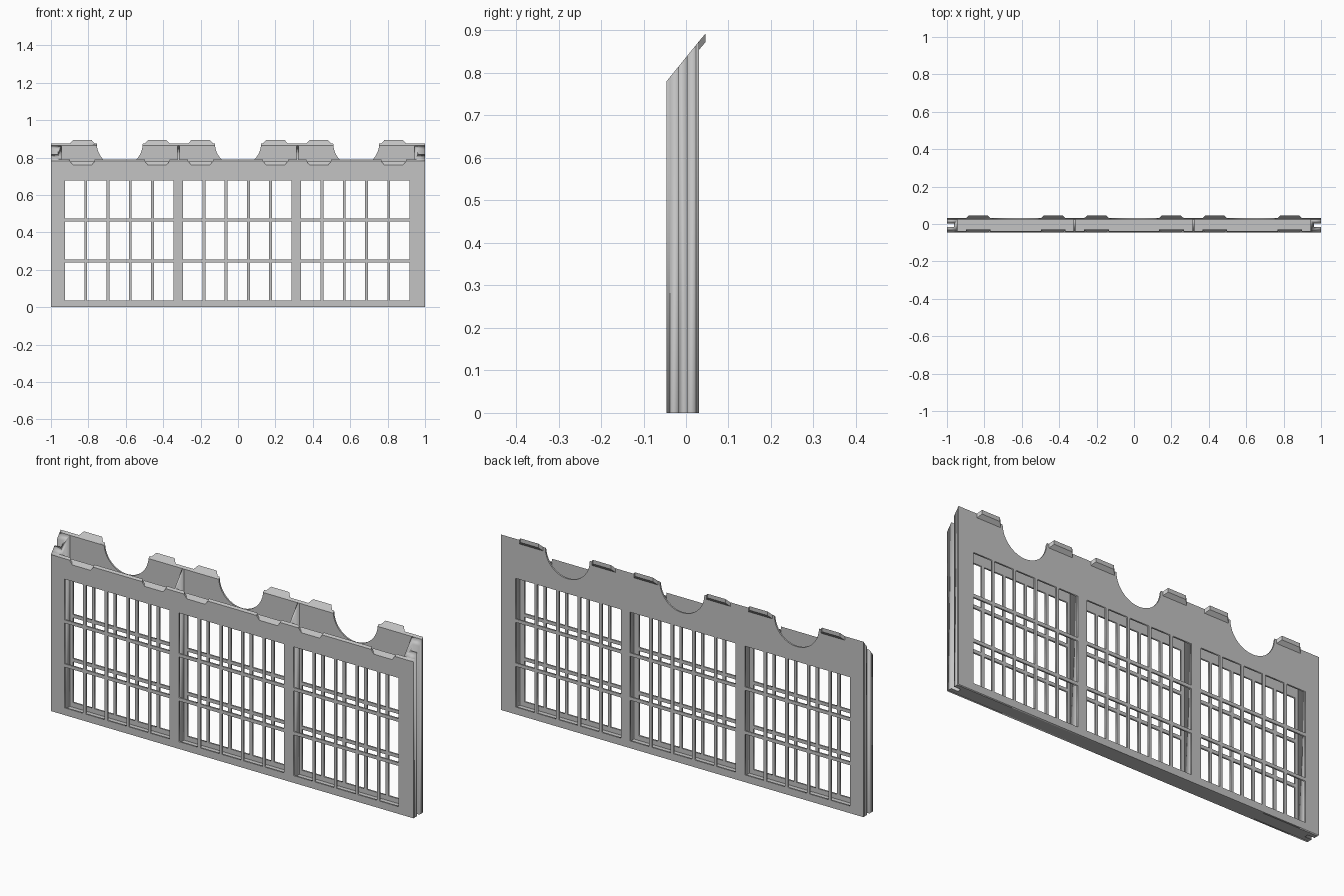
import bpy, bmesh, math
from mathutils import Matrix, Vector

if "Cube" in bpy.data.objects:
    bpy.data.objects.remove(bpy.data.objects["Cube"])

grey = bpy.data.materials.new("light grey plastic")
grey.diffuse_color = (0.55, 0.55, 0.55, 1)
grey.use_nodes = True
grey.node_tree.nodes["Principled BSDF"].inputs["Base Color"].default_value = grey.diffuse_color

YF, YB, T = -0.046, 0.031, 0.008          # front, back, panel thickness
Z_FRONT, Z_BACK = 0.78, 0.875             # sloped top edge
BAYS = (-0.632, 0.0, 0.632)
SLOPE = (Z_BACK - Z_FRONT) / (YB - YF)

# axis maps for (u, v, depth)
XZ = Matrix(((1, 0, 0), (0, 0, 1), (0, 1, 0)))   # profile in x-z, depth along y
XY = Matrix.Identity(3)                          # profile in x-y, depth along z


def finish(bm, name):
    bmesh.ops.recalc_face_normals(bm, faces=bm.faces[:])
    me = bpy.data.meshes.new(name)
    bm.to_mesh(me)
    bm.free()
    me.materials.append(grey)
    ob = bpy.data.objects.new(name, me)
    bpy.context.collection.objects.link(ob)
    return ob


def prism(name, loops, axes, d0, d1, cut=True):
    """Extrude an outline with holes, then trim it by the sloped top plane."""
    cu = bpy.data.curves.new(name, 'CURVE')
    cu.dimensions, cu.fill_mode, cu.extrude = '2D', 'BOTH', (d1 - d0) / 2
    for loop in loops:
        sp = cu.splines.new('POLY')
        sp.points.add(len(loop) - 1)
        for p, (u, v) in zip(sp.points, loop):
            p.co = (u, v, 0, 1)
        sp.use_cyclic_u = True
    tmp = bpy.data.objects.new("tmp", cu)
    bpy.context.collection.objects.link(tmp)
    dg = bpy.context.evaluated_depsgraph_get()
    me = bpy.data.meshes.new_from_object(tmp.evaluated_get(dg))
    bm = bmesh.new()
    bm.from_mesh(me)
    bpy.data.objects.remove(tmp)
    bpy.data.curves.remove(cu)
    bpy.data.meshes.remove(me)
    bmesh.ops.remove_doubles(bm, verts=bm.verts[:], dist=1e-5)
    for v in bm.verts:
        v.co = axes @ Vector((v.co.x, v.co.y, v.co.z + (d0 + d1) / 2))
    if cut:
        bmesh.ops.bisect_plane(bm, geom=bm.verts[:] + bm.edges[:] + bm.faces[:], dist=1e-6,
                               plane_co=(0, YF, Z_FRONT), plane_no=(0, -SLOPE, 1),
                               clear_outer=True)
        bmesh.ops.holes_fill(bm, edges=[e for e in bm.edges if e.is_boundary], sides=0)
    return finish(bm, name)


def rect(x0, x1, v0, v1):
    return [(x0, v0), (x1, v0), (x1, v1), (x0, v1)]


def solid(name, bottom, top):
    """Closed solid between two matching point rings."""
    bm = bmesh.new()
    a = [bm.verts.new(p) for p in bottom]
    b = [bm.verts.new(p) for p in top]
    bm.faces.new(a)
    bm.faces.new(b)
    n = len(a)
    for i in range(n):
        j = (i + 1) % n
        bm.faces.new((a[i], a[j], b[j], b[i]))
    return finish(bm, name)


# window openings: five columns by three rows in each bay
windows = []
for c in BAYS:
    for i in range(5):
        for j in range(3):
            x, z = c - 0.294 + i * 0.119, 0.036 + j * 0.2195
            windows.append(rect(x, x + 0.104, z, z + 0.203))

TAB_X = [c + s * 0.2 for c in BAYS for s in (-1, 1)]
W, N = 0.066, 0.05                        # tab half widths: wide root, narrow tip

# front panel with locking notches along its top
outline = [(-1, 0), (-1, 1)]
for x in TAB_X:
    outline += [(x - W, 1), (x - W, 0.78), (x - N, 0.76),
                (x + N, 0.76), (x + W, 0.78), (x + W, 1)]
outline += [(1, 1), (1, 0)]
prism("front_panel", [outline] + windows, XZ, YF, YF + T)

# back panel with round scoops along its top
outline = [(-1, 0), (-1, 1)]
R = 0.123
for c in BAYS:
    outline.append((c - R, 1))
    for k in range(25):
        a = math.pi + math.pi * k / 24
        outline.append((c + R * math.cos(a), 0.875 + R * math.sin(a)))
    outline.append((c + R, 1))
outline += [(1, 1), (1, 0)]
prism("back_panel", [outline] + windows, XZ, YB - T, YB)

# grooved end walls
y0, y1 = YF + T, YB - T
for s, side in ((-1, "left"), (1, "right")):
    prof = [(0.943, y0), (1, y0), (1, -0.017), (0.963, -0.017),
            (0.963, 0.002), (1, 0.002), (1, y1), (0.943, y1)]
    prism(side + "_end_wall", [[(s * x, y) for x, y in prof]], XY, 0, 1)

# inner dividers and floor
for s, side in ((-1, "left"), (1, "right")):
    prism(side + "_divider", [rect(s * 0.318 - 0.005, s * 0.318 + 0.005, y0, y1)], XY, 0.01, 1)
prism("floor", [rect(-0.943, 0.943, y0, y1)], XY, 0, 0.012, cut=False)

# sloped tabs on the back edge and matching ramps behind the front notches
for i, x in enumerate(TAB_X):
    ring = [(x - W, YB, Z_BACK), (x + W, YB, Z_BACK),
            (x + N, YB + 0.015, Z_BACK + 0.0175), (x - N, YB + 0.015, Z_BACK + 0.0175)]
    solid(f"back_tab_{i + 1}", [(a, b, c - 0.02) for a, b, c in ring], ring)
    tri = [(YF, 0.76), (YF + 0.016, 0.7795), (YF + 0.016, 0.76)]
    solid(f"notch_ramp_{i + 1}", [(x - W, y, z) for y, z in tri],
          [(x + W, y, z) for y, z in tri])
